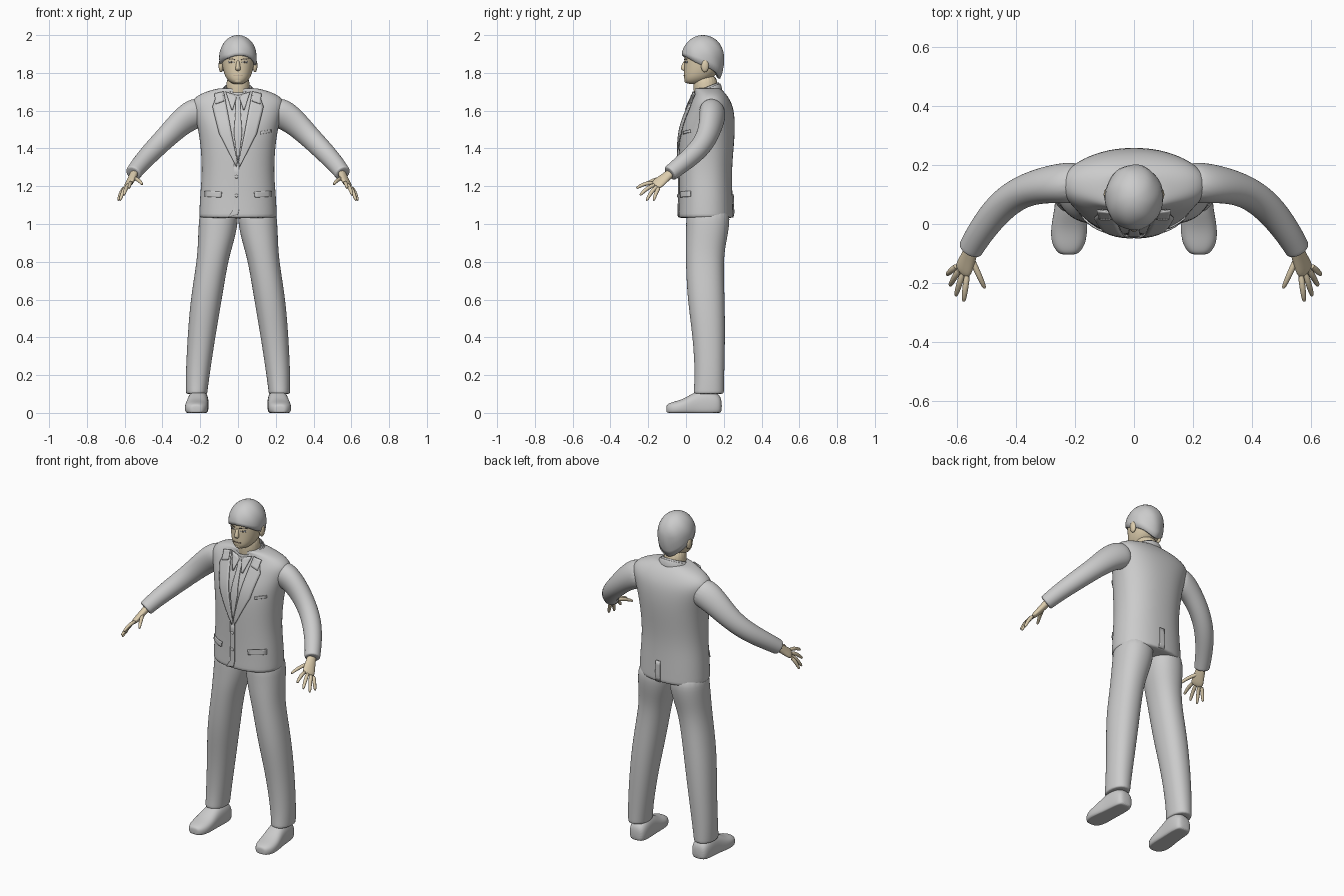
import bpy, bmesh, math
from math import sin, cos, pi
from mathutils import Vector
from mathutils.bvhtree import BVHTree

if "Cube" in bpy.data.objects:
    bpy.data.objects.remove(bpy.data.objects["Cube"])


def material(name, r, g, b):
    m = bpy.data.materials.new(name)
    m.use_nodes = True
    m.diffuse_color = (r, g, b, 1)
    m.node_tree.nodes["Principled BSDF"].inputs["Base Color"].default_value = (r, g, b, 1)
    return m


GREY = material("suit grey", 0.6, 0.6, 0.6)
SKIN = material("skin", 0.72, 0.61, 0.42)
EYE = material("eye blue grey", 0.4, 0.43, 0.5)
DARK = material("dark brown", 0.12, 0.1, 0.08)
LIPS = material("lips", 0.5, 0.37, 0.28)
X, Y, Z = Vector((1, 0, 0)), Vector((0, 1, 0)), Vector((0, 0, 1))


def finish(name, bm, mat, mirror=False, subsurf=0, thick=0):
    """Turn a bmesh into a smooth object with its modifiers."""
    bmesh.ops.recalc_face_normals(bm, faces=bm.faces)
    me = bpy.data.meshes.new(name)
    bm.to_mesh(me)
    bm.free()
    ob = bpy.data.objects.new(name, me)
    bpy.context.collection.objects.link(ob)
    me.materials.append(mat)
    if mirror:
        ob.modifiers.new("Mirror", 'MIRROR').use_mirror_merge = False
    if thick:
        mod = ob.modifiers.new("Solidify", 'SOLIDIFY')
        mod.thickness, mod.offset = thick, 0
    if subsurf:
        mod = ob.modifiers.new("Subdivision", 'SUBSURF')
        mod.levels = mod.render_levels = subsurf
    for o in bpy.context.selected_objects:
        o.select_set(False)
    ob.select_set(True)
    bpy.context.view_layer.objects.active = ob
    bpy.ops.object.shade_smooth_by_angle(angle=math.radians(50))
    return ob


def bridge(bm, rows, closed=True):
    for a, b in zip(rows, rows[1:]):
        for i in range(len(a) if closed else len(a) - 1):
            j = (i + 1) % len(a)
            bm.faces.new((a[i], a[j], b[j], b[i]))


def loft(name, rings, mat, side=X, axis=None, n=2.0, seg=20, mirror=False,
         floor=False, cap=True, thick=0, subsurf=2):
    """Skin over superellipse rings (x, y, z, radius along side, other radius)."""
    bm = bmesh.new()
    pts = [Vector(r[:3]) for r in rings]
    rows = []
    for k, r in enumerate(rings):
        t = axis or (pts[min(k + 1, len(pts) - 1)] - pts[max(k - 1, 0)]).normalized()
        u = (side - t * side.dot(t)).normalized()
        v = t.cross(u)
        row = []
        for i in range(seg):
            c, s = cos(2 * pi * i / seg), sin(2 * pi * i / seg)
            p = pts[k] + u * math.copysign(abs(c) ** (2 / n), c) * r[3] \
                + v * math.copysign(abs(s) ** (2 / n), s) * r[4]
            if floor:
                p.z = max(p.z, 0)
            row.append(bm.verts.new(p))
        rows.append(row)
    bridge(bm, rows)
    if cap:
        bm.faces.new(rows[0])
        bm.faces.new(rows[-1])
    return finish(name, bm, mat, mirror, subsurf, thick)


def surface(ob):
    bpy.context.view_layer.update()
    return BVHTree.FromObject(ob, bpy.context.evaluated_depsgraph_get())


def drape(tree, x, z, off, d=1):
    """Point just outside a surface, seen along y."""
    hit = tree.ray_cast(Vector((x, -d, z)), Y * d)[0] or tree.find_nearest(Vector((x, 0, z)))[0]
    return Vector((x, hit.y - off * d, z))


def patch(name, tree, inner, outer, off, mat=GREY, mirror=True, d=1, thick=0.006):
    """Thin plate between two (x, z) edges, laid on a surface."""
    def fine(line):
        out = [Vector(a).lerp(Vector(b), k / 5) for a, b in zip(line, line[1:]) for k in range(5)]
        return out + [Vector(line[-1])]
    bm = bmesh.new()
    rows = [[bm.verts.new(drape(tree, *a.lerp(b, k / 5), off, d)) for k in range(6)]
            for a, b in zip(fine(inner), fine(outer))]
    bridge(bm, rows, closed=False)
    return finish(name, bm, mat, mirror, thick=thick)


def ball(name, centre, size, mat, mirror=False):
    bm = bmesh.new()
    bmesh.ops.create_uvsphere(bm, u_segments=16, v_segments=10, radius=1)
    bmesh.ops.scale(bm, vec=size, verts=bm.verts)
    bmesh.ops.translate(bm, vec=centre, verts=bm.verts)
    return finish(name, bm, mat, mirror)


# Jacket body: height, depth centre, half width, half depth
body = [(1.03, .105, .207, .146), (1.036, .105, .207, .146), (1.15, .105, .202, .142),
        (1.28, .102, .19, .14), (1.42, .108, .199, .147), (1.52, .116, .215, .145),
        (1.6, .13, .24, .125), (1.65, .132, .25, .106), (1.69, .13, .205, .082),
        (1.715, .115, .12, .07), (1.72, .115, .09, .065)]
jacket = loft("jacket_body", [(0, y, z, a, b) for z, y, a, b in body], GREY, axis=Z, n=2.25, seg=28)

# Sleeves
loft("sleeve", [(.17, .14, 1.6, .07, .075), (.235, .14, 1.585, .068, .085),
                (.3, .134, 1.54, .06, .074), (.38, .113, 1.46, .055, .06),
                (.455, .06, 1.385, .054, .055), (.52, -.025, 1.315, .047, .048),
                (.553, -.082, 1.27, .043, .043), (.556, -.087, 1.266, .043, .043)],
     GREY, side=X + Y, mirror=True)

# Trousers
leg = [(1.1, .1, .115, .1, .115), (1.0, .104, .117, .106, .117), (.9, .118, .105, .095, .108),
       (.8, .136, .098, .083, .1), (.6, .169, .106, .084, .1), (.4, .194, .122, .074, .086),
       (.2, .214, .125, .064, .078), (.105, .219, .12, .057, .081), (.1, .219, .12, .057, .081)]
loft("trouser_leg", [(x, y, z, a, b) for z, x, y, a, b in leg], GREY, axis=Z, n=2.2, mirror=True)

# Shoes
loft("shoe", [(.208, .19, .035, .03, .035), (.208, .172, .04, .052, .065),
              (.21, .11, .045, .056, .085), (.214, .05, .04, .056, .075),
              (.22, -.01, .028, .063, .046), (.222, -.065, .022, .06, .038),
              (.222, -.098, .02, .038, .028), (.222, -.104, .02, .02, .016)],
     GREY, axis=-Y, n=2.5, mirror=True, floor=True)

# Neck and collars
loft("neck", [(0, .11, 1.64, .066, .066), (0, .105, 1.7, .062, .064), (0, .1, 1.8, .064, .068)],
     SKIN, axis=Z)
tilt = Vector((0, -.4, 1)).normalized()
for name, grow, z in (("jacket_collar", .016, 1.69), ("shirt_collar", .006, 1.7)):
    loft(name, [(0, .108, z - .02, .08 + grow, .075 + grow), (0, .103, z + .025, .066 + grow, .068 + grow)],
         GREY, axis=tilt, cap=False, thick=.008)

# Lapels, shirt collar points, tie, pockets and front edge
tree = surface(jacket)
patch("lapel", tree, [(.075, 1.7), (.052, 1.58), (.03, 1.46), (.003, 1.33)],
      [(.11, 1.69), (.135, 1.62), (.1, 1.48), (.008, 1.3)], .009)
patch("lapel_notch_collar", tree, [(.08, 1.7), (.075, 1.65)], [(.125, 1.69), (.118, 1.635)], .014)
patch("shirt_collar_point", tree, [(.004, 1.68), (.028, 1.605)], [(.065, 1.7), (.034, 1.605)], .012)
patch("tie", tree, [(-.016, 1.67), (-.012, 1.62), (-.022, 1.48), (-.004, 1.34)],
      [(.016, 1.67), (.012, 1.62), (.022, 1.48), (.004, 1.34)], .007, mirror=False)
patch("front_edge", tree, [(-.022, 1.32), (-.022, 1.08), (-.05, 1.036)],
      [(.006, 1.32), (.006, 1.08), (.0, 1.05)], .003, mirror=False)
patch("pocket_flap", tree, [(.085, 1.17), (.09, 1.14)], [(.175, 1.175), (.175, 1.145)], .004)
patch("breast_pocket", tree, [(.12, 1.49), (.12, 1.475)], [(.175, 1.5), (.175, 1.485)], .003, mirror=False)
patch("back_vent", tree, [(-.004, 1.16), (-.004, 1.035)], [(.025, 1.16), (.03, 1.035)], .004,
      mirror=False, d=-1)
for z in (1.25, 1.15):
    ball("button", drape(tree, -.008, z, .007), (.009, .004, .009), GREY)

# Hands
across = Vector((.04, .04, -.03))
loft("palm", [(.545, -.07, 1.28, .026, .022), (.558, -.105, 1.25, .029, .02),
              (.572, -.14, 1.222, .037, .018), (.586, -.168, 1.2, .037, .013)],
     SKIN, side=across, seg=12, mirror=True)
fingers = {"thumb": ((.553, -.115, 1.24), (.505, -.22, 1.208)),
           "index_finger": ((.567, -.178, 1.215), (.578, -.264, 1.188)),
           "middle_finger": ((.582, -.17, 1.203), (.605, -.245, 1.15)),
           "ring_finger": ((.595, -.157, 1.193), (.625, -.21, 1.122)),
           "little_finger": ((.605, -.145, 1.186), (.635, -.172, 1.122))}
for name, (a, b) in fingers.items():
    a, b = Vector(a), Vector(b)
    a -= (b - a) * .15
    rings = []
    for t, r in ((0, .012), (.5, .0115), (.85, .0095), (1, .006)):
        rings.append((*(a.lerp(b, t) + Z * .012 * sin(pi * t)), r, r))
    loft(name, rings, SKIN, side=across, seg=8, mirror=True, subsurf=1)

# Head: height, depth centre, half width, half depth
skull = [(1.74, .045, .025, .035), (1.752, .05, .045, .057), (1.775, .066, .066, .078),
         (1.81, .083, .079, .094), (1.85, .09, .086, .1), (1.9, .092, .09, .1),
         (1.95, .092, .078, .085), (1.98, .092, .04, .045)]
head = loft("head", [(0, y, z, a, b) for z, y, a, b in skull], SKIN, axis=Z, n=2.15)
face = surface(head)
loft("nose", [(0, .0, 1.87, .008, .008), (0, -.01, 1.845, .01, .012),
              (0, -.016, 1.822, .016, .016), (0, -.008, 1.81, .011, .008)], SKIN, axis=Z, seg=10)
ball("ear", (.09, .1, 1.838), (.013, .021, .035), SKIN, mirror=True)
patch("eye", face, [(.02, 1.858), (.02, 1.856)], [(.05, 1.862), (.05, 1.853)], .002, EYE, thick=.003)
ball("pupil", drape(face, .035, 1.857, .003), (.005, .003, .005), DARK, mirror=True)
patch("eyebrow", face, [(.015, 1.874), (.015, 1.869)], [(.056, 1.877), (.056, 1.873)], .003, DARK, thick=.003)
patch("mouth", face, [(-.024, 1.787), (-.024, 1.784)], [(.024, 1.787), (.024, 1.784)], .003, LIPS,
      mirror=False, thick=.005)
ball("chin", (0, .006, 1.757), (.022, .014, .012), SKIN)

# Hair cap: low at the nape, high over the brow
bm = bmesh.new()
rows = [[] for _ in range(11)]
for i in range(48):
    a = 2 * pi * i / 48
    back = (1 - cos(a)) / 2
    low = 1.888 - .115 * back ** 1.3 + .006 * sin(3 * a + 1)
    start = math.asin((low - 1.885) / (.115 if low > 1.885 else .2))
    for k, row in enumerate(rows):
        t = start + (pi / 2 - .06 - start) * k / 10
        lock = 1 + .012 * sin(7 * a + 5 * t) * cos(t)
        row.append(bm.verts.new((.099 * sin(a) * cos(t) * lock, .09 - .112 * cos(a) * cos(t) * lock,
                                 1.885 + sin(t) * (.115 if t > 0 else .2))))
bridge(bm, rows)
bm.faces.new(rows[-1])
hair = finish("hair", bm, GREY, thick=.014)
hair.modifiers["Solidify"].offset = -1
